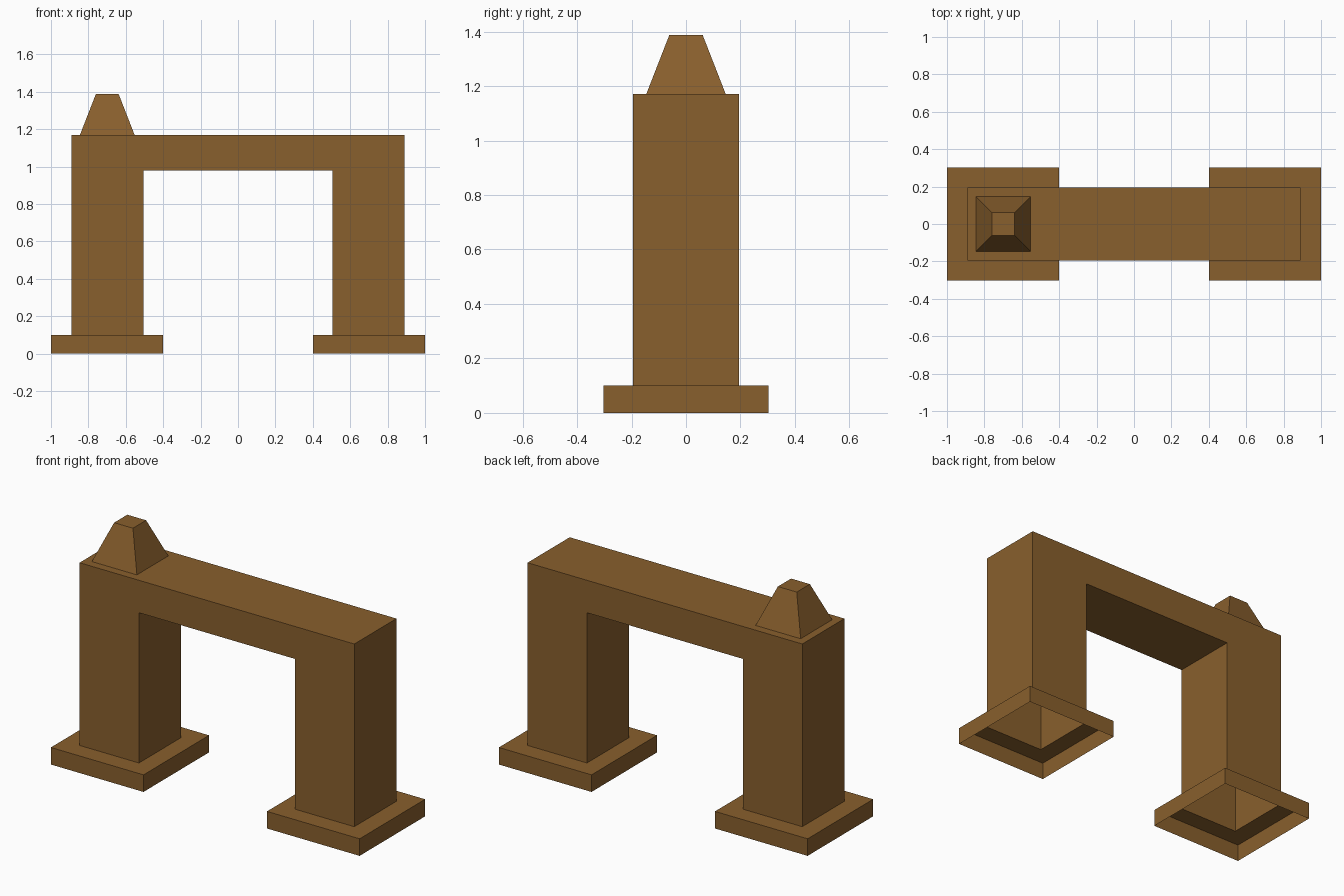
import bpy, bmesh

if "Cube" in bpy.data.objects:
    bpy.data.objects.remove(bpy.data.objects["Cube"])

wood = bpy.data.materials.new("brown")
wood.diffuse_color = (0.25, 0.115, 0.026, 1)
wood.use_nodes = True
wood.node_tree.nodes["Principled BSDF"].inputs["Base Color"].default_value = wood.diffuse_color

OUTER, INNER = 0.89, 0.505      # arch leg extents in x
DEPTH = 0.195                   # half depth of the arch
FOOT_H, SOFFIT, TOP = 0.10, 0.98, 1.17


def finish(bm, name):
    mesh = bpy.data.meshes.new(name)
    bm.to_mesh(mesh)
    bm.free()
    mesh.materials.append(wood)
    obj = bpy.data.objects.new(name, mesh)
    bpy.context.collection.objects.link(obj)
    return obj


def rect(x0, x1, d, z):
    return [(x0, -d, z), (x1, -d, z), (x1, d, z), (x0, d, z)]


def loft(name, loops, cap=False):
    """Skin rectangular loops from bottom to top, leaving the bottom open."""
    bm = bmesh.new()
    rings = [[bm.verts.new(p) for p in loop] for loop in loops]
    for a, b in zip(rings, rings[1:]):
        for i in range(4):
            j = (i + 1) % 4
            bm.faces.new((a[i], a[j], b[j], b[i]))
    if cap:
        bm.faces.new(rings[-1])
    return finish(bm, name)


# Arch: extruded doorway profile, hollow legs open at the bottom
profile = [(-OUTER, FOOT_H), (-INNER, FOOT_H), (-INNER, SOFFIT), (INNER, SOFFIT),
           (INNER, FOOT_H), (OUTER, FOOT_H), (OUTER, TOP), (-OUTER, TOP)]
bm = bmesh.new()
front = [bm.verts.new((x, -DEPTH, z)) for x, z in profile]
back = [bm.verts.new((x, DEPTH, z)) for x, z in profile]
bm.faces.new(front)
bm.faces.new(back[::-1])
for i in range(8):
    j = (i + 1) % 8
    if i not in (0, 4):
        bm.faces.new((front[j], front[i], back[i], back[j]))
finish(bm, "arch")

# Feet: open-bottomed plinths whose tops meet the leg walls
for name, outer, leg in (("left_foot", (-1.0, -0.4), (-OUTER, -INNER)),
                         ("right_foot", (0.4, 1.0), (INNER, OUTER))):
    loft(name, [rect(*outer, 0.303, 0), rect(*outer, 0.303, FOOT_H),
                rect(*leg, DEPTH, FOOT_H)])

# Finial: truncated pyramid above the left leg
loft("finial", [rect(-0.845, -0.553, 0.146, TOP),
                rect(-0.76, -0.638, 0.061, 1.388)], cap=True)
